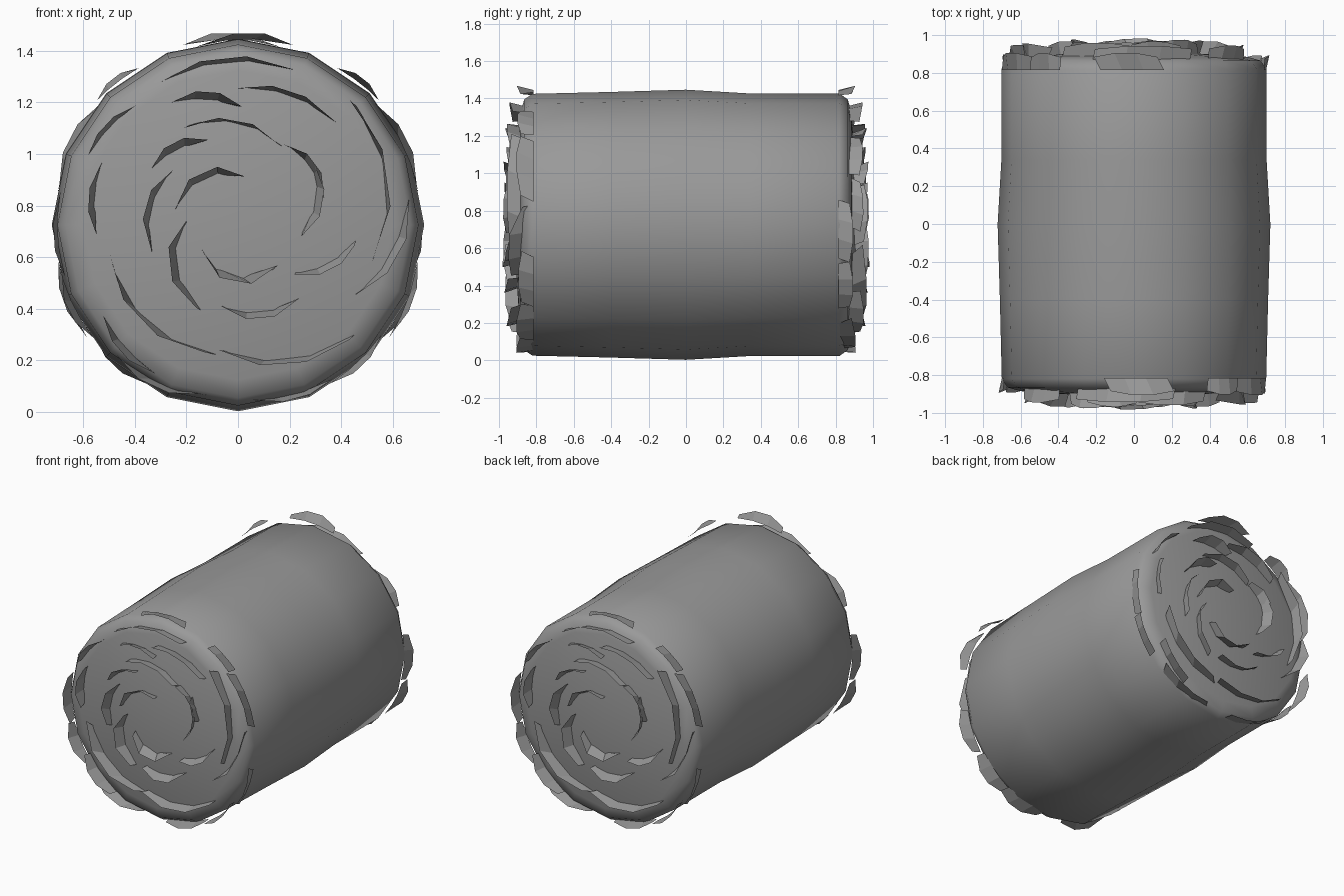
import bpy
import bmesh
import random
from math import cos, sin, pi, radians

cube = bpy.data.objects.get("Cube")
if cube:
    bpy.data.objects.remove(cube, do_unlink=True)

random.seed(4)
SIDES = 16
CENTRE_HEIGHT = 0.725

straw = bpy.data.materials.new("straw_grey")
straw.use_nodes = True
colour = (0.32, 0.32, 0.32, 1)
straw.diffuse_color = colour
straw.node_tree.nodes["Principled BSDF"].inputs["Base Color"].default_value = colour


def polar(radius, angle, depth):
    """Point at an angle around the bale's long axis."""
    return (radius * cos(angle), depth, CENTRE_HEIGHT + radius * sin(angle))


def finish(name, bm, smooth):
    mesh = bpy.data.meshes.new(name)
    bm.to_mesh(mesh)
    bm.free()
    mesh.materials.append(straw)
    for polygon in mesh.polygons:
        polygon.use_smooth = smooth
    obj = bpy.data.objects.new(name, mesh)
    bpy.context.collection.objects.link(obj)
    return obj


# Rolled body: rings of (depth, radius) closed by shallow domes
profile = [(-0.885, 0.6), (-0.865, 0.67), (-0.82, 0.7), (-0.4, 0.71), (0, 0.722),
           (0.34, 0.702), (0.82, 0.702), (0.865, 0.67), (0.885, 0.6)]
bm = bmesh.new()
rings = []
for depth, radius in profile:
    rings.append([bm.verts.new(polar(radius, 2 * pi * i / SIDES, depth))
                  for i in range(SIDES)])
for ring, following in zip(rings, rings[1:]):
    for i in range(SIDES):
        j = (i + 1) % SIDES
        bm.faces.new((ring[i], ring[j], following[j], following[i]))
for ring, depth in ((rings[0], -0.925), (rings[-1], 0.925)):
    tip = bm.verts.new(polar(0, 0, depth))
    for i in range(SIDES):
        bm.faces.new((ring[i], ring[(i + 1) % SIDES], tip))
bmesh.ops.recalc_face_normals(bm, faces=bm.faces[:])
finish("bale_body", bm, True)


def end_depth(radius):
    """Depth of the domed end at a given radius."""
    if radius > 0.66:
        return 0.83
    return 0.925 - 0.065 * radius


def add_flake(bm, start_radius, start, end_radius, end):
    """Thin bent strip of straw whose outer edge leans away from the axis."""
    columns = []
    steps = 3
    lean = random.uniform(0.018, 0.036)
    width = random.uniform(0.06, 0.08)
    slant = random.uniform(-0.12, 0.12)
    for k in range(steps + 1):
        t = k / steps
        middle = sin(pi * t)
        radius = start_radius + (end_radius - start_radius) * t
        angle = radians(start + (end - start) * t)
        shift = slant * radians(end - start)
        base = end_depth(radius) - 0.015
        top = min(base + 0.015 + width * (0.7 + 0.3 * middle), 1)
        columns.append((bm.verts.new(polar(radius, angle, -base)),
                        bm.verts.new(polar(radius + lean * middle, angle + shift, -top))))
    for a, b in zip(columns, columns[1:]):
        bm.faces.new((a[0], b[0], b[1], a[1]))


# Spiral of flakes: start radius and angle, end radius and angle
flakes = [
    (64, 155, 61, 130), (63, 118, 64, 70), (54, 119, 46, 90), (53, 88, 55, 46),
    (43, 115, 35, 59), (40, 149, 35, 112), (36, 58, 35, 16), (38, 43, 25, -6),
    (25, 167, 19, 84), (33, 144, 35, 199), (58, 154, 55, 181), (20, 178, 36, 247),
    (17, 210, 22, 306), (32, 259, 37, 310), (29, 321, 46, 353), (51, 199, 51, 262),
    (49, 264, 62, 317), (63, 215, 66, 241), (53, 330, 67, 369), (65, 45, 54, -17),
    (72, 57, 73, 41), (71, 39, 71, 10), (70, 169, 70, 195), (71, 197, 71, 219),
    (71, 346, 73, 323), (71, 103, 73, 76), (69, 230, 67, 262), (68, 274, 70, 300),
    (71, 300, 70, 322)]
bm = bmesh.new()
for start_radius, start, end_radius, end in flakes:
    add_flake(bm, start_radius / 100, start, end_radius / 100, end)
front = finish("front_straw_flakes", bm, False)

# The back end repeats the front, turned half way round
back = front.copy()
back.name = "back_straw_flakes"
back.rotation_euler.z = pi
bpy.context.collection.objects.link(back)
